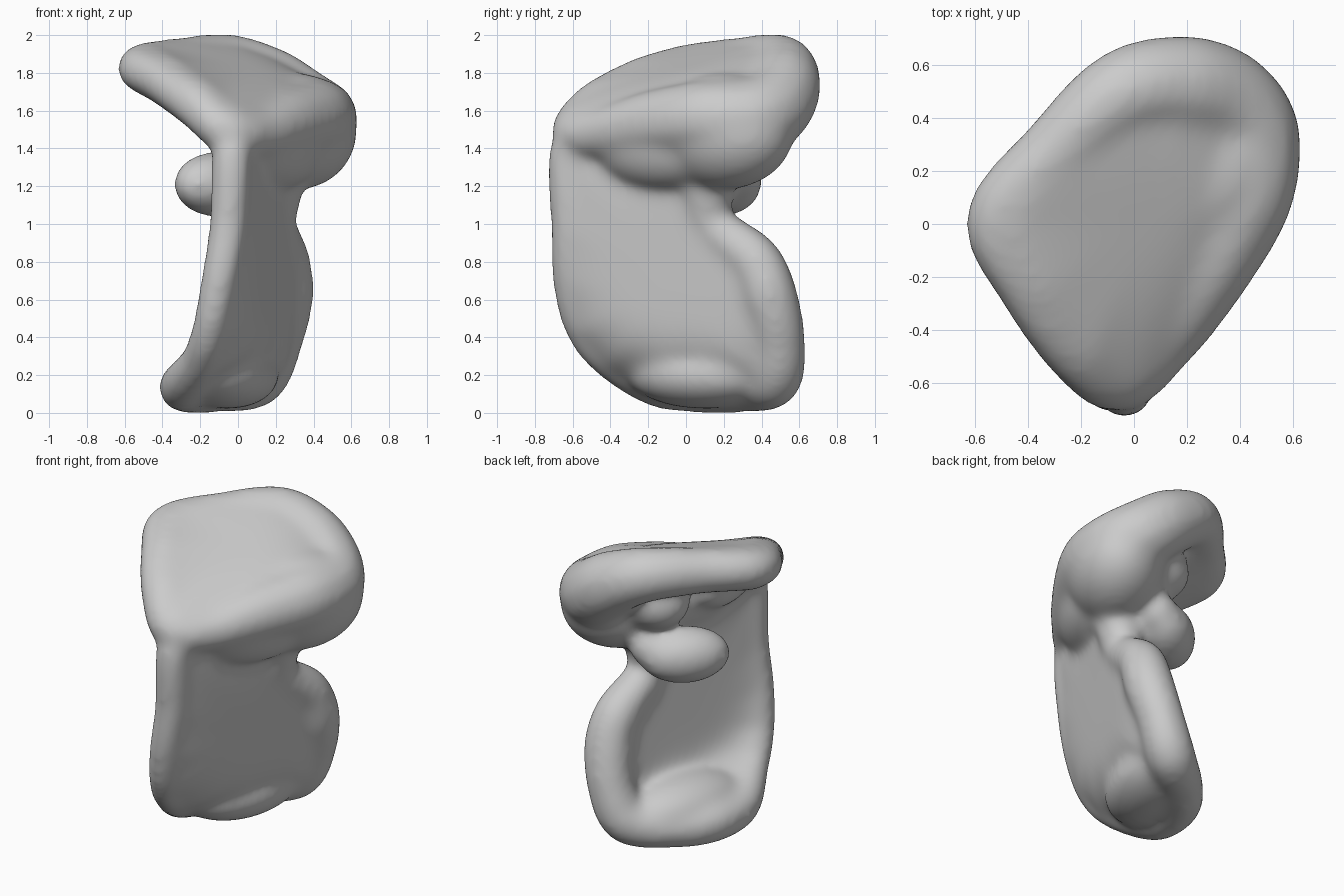
import bpy, math
from mathutils import Vector

if "Cube" in bpy.data.objects:
    bpy.data.objects.remove(bpy.data.objects["Cube"])

mat = bpy.data.materials.new("plain grey")
mat.use_nodes = True
GREY = (0.6, 0.6, 0.6, 1)
mat.diffuse_color = GREY
mat.node_tree.nodes["Principled BSDF"].inputs["Base Color"].default_value = GREY
parts = []


def add(name, data):
    ob = bpy.data.objects.new(name, data)
    bpy.context.collection.objects.link(ob)
    parts.append(ob)
    return ob


def rim_tube(name, rim):
    """Closed rounded edge with a varying radius."""
    cu = bpy.data.curves.new(name, 'CURVE')
    cu.dimensions = '3D'
    cu.bevel_depth = 1
    cu.bevel_resolution = 4
    sp = cu.splines.new('BEZIER')
    sp.bezier_points.add(len(rim) - 1)
    sp.use_cyclic_u = True
    n = len(rim)
    for i, (bp, r) in enumerate(zip(sp.bezier_points, rim)):
        tangent = (Vector(rim[(i + 1) % n][:3]) - Vector(rim[i - 1][:3])) / 6
        bp.handle_left_type = bp.handle_right_type = 'FREE'
        bp.co = r[:3]
        bp.handle_left = bp.co - tangent
        bp.handle_right = bp.co + tangent
        bp.radius = r[3]
    add(name, cu)


def web(name, rim, centre, axis, plane, thick, curl):
    """Sheet inside a rim, following a base plane and curling up to the rim."""
    rings, n = 14, len(rim)
    c = Vector(centre)
    c[axis] = plane(c)
    verts, faces = [c], []
    for k in range(1, rings + 1):
        t = k / rings
        for r in rim:
            p = Vector(r[:3])
            lift = p[axis] - plane(p)
            q = c.lerp(p, t)
            q[axis] = plane(q) + lift * t ** curl
            verts.append(q)
    for i in range(n):
        j = (i + 1) % n
        faces.append((0, 1 + i, 1 + j))
        for k in range(rings - 1):
            a, b = 1 + k * n, 1 + (k + 1) * n
            faces.append((a + i, b + i, b + j, a + j))
    me = bpy.data.meshes.new(name)
    me.from_pydata(verts, [], faces)
    ob = add(name, me)
    s = ob.modifiers.new("thickness", 'SOLIDIFY')
    s.thickness, s.offset = thick, 0


def lump(name, loc, radii, turn=0):
    bpy.ops.mesh.primitive_uv_sphere_add(segments=32, ring_count=16, location=loc,
                                         rotation=(0, 0, math.radians(turn)))
    ob = bpy.context.object
    ob.name, ob.scale = name, radii
    parts.append(ob)


# Upper slab: x, y, z, radius around its edge
slab = [(-.52, .02, 1.83, .12), (-.40, -.24, 1.76, .12), (-.22, -.48, 1.63, .125),
        (-.06, -.59, 1.49, .125), (.10, -.44, 1.48, .14), (.26, -.18, 1.53, .18),
        (.4, .1, 1.56, .205), (.42, .33, 1.56, .215), (.33, .46, 1.62, .215),
        (.17, .52, 1.74, .2), (-.05, .49, 1.84, .17), (-.3, .27, 1.85, .14)]
rim_tube("slab_rim", slab)
web("slab_web", slab, (.02, .05, 0), 2, lambda p: 1.7 + .3 * p.y - .25 * p.x, .27, 3)

# Upright plate with its curled lower lip
plate = [(-.03, -.61, 1.4, .11), (-.05, -.615, 1.0, .105), (-.1, -.61, .7, .1),
         (-.15, -.55, .45, .095), (-.2, -.4, .28, .105), (-.29, -.15, .15, .125),
         (-.26, .1, .13, .135), (-.12, .3, .13, .13), (.1, .46, .18, .155),
         (.2, .49, .38, .145), (.25, .44, .62, .155), (.24, .36, .81, .145),
         (.19, .14, 1.0, .12), (.2, .1, 1.2, .15), (.18, 0, 1.4, .15),
         (0, -.4, 1.48, .13)]
rim_tube("plate_rim", plate)
web("plate_web", plate, (0, -.05, .65), 0,
    lambda p: .075 + .32 * p.y + .08 * p.z, .19, 5)
lump("plate_floor", (-.05, .1, .2), (.25, .42, .18), -18)

# Heavy side mass that blends the slab into the plate
lump("side_lobe", (.31, .2, 1.49), (.29, .4, .31), -30)
lump("front_lobe", (.19, -.12, 1.43), (.22, .42, .25), -28)
lump("wing_root", (-.05, -.3, 1.5), (.14, .26, .15))
lump("slab_belly", (.05, .25, 1.56), (.22, .2, .18))

# Knob under the slab
lump("knob", (-.11, .17, 1.21), (.28, .175, .175), 45)
lump("knob_root", (.06, .28, 1.26), (.13, .13, .13))

# Fuse everything into one smooth body
bpy.ops.object.select_all(action='DESELECT')
for ob in parts:
    ob.select_set(True)
bpy.context.view_layer.objects.active = parts[-1]
bpy.ops.object.convert(target='MESH')
bpy.ops.object.join()
body = bpy.context.object
body.name = "body"
bpy.ops.object.transform_apply(location=True, rotation=True, scale=True)
rm = body.modifiers.new("fuse", 'REMESH')
rm.mode, rm.voxel_size = 'VOXEL', .02
sm = body.modifiers.new("soften", 'SMOOTH')
sm.factor, sm.iterations = .5, 40
bpy.ops.object.convert(target='MESH')
body.data.materials.clear()
body.data.materials.append(mat)
bpy.ops.object.shade_smooth()
